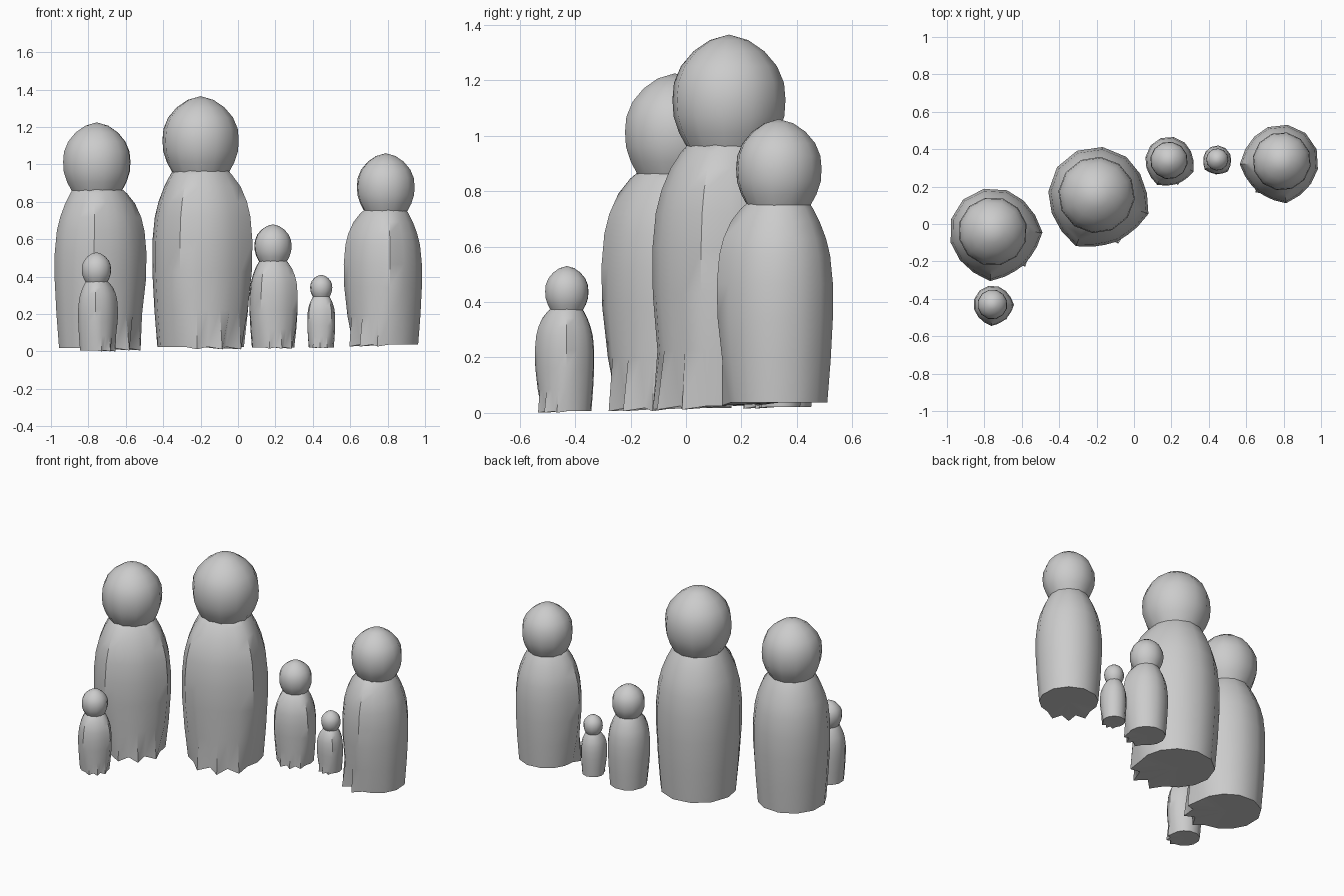
import bpy, bmesh, math

if "Cube" in bpy.data.objects:
    bpy.data.objects.remove(bpy.data.objects["Cube"])

# Profiles as (height, radius) for a figure one unit tall
BODY = [(0, .173), (.15, .185), (.3, .193), (.42, .193), (.52, .183),
        (.58, .168), (.64, .145), (.685, .122), (.71, .105)]
HEAD = [(.695, .113), (.735, .135), (.78, .150), (.825, .153), (.87, .149),
        (.915, .130), (.955, .096), (.985, .052)]
# Strength of the draped arms at each body row
DRAPE = [0, .6, .9, 1, 1.1, 1.2, 1.2, .7, 0]
# Half of the columns round the body, in degrees from the facing direction
HALF = [0, 14, 28, 46, 68, 92, 118, 149]
COLUMNS = HALF + [180] + [-a for a in reversed(HALF[1:])]
# Zigzag hem at the front: degrees -> (radius, drop)
HEM = {0: (.212, .010), 14: (.166, .0), 28: (.205, .010), 46: (.172, 0)}


def bulge(deg):
    a = abs(deg)
    return .14 * math.exp(-((a - 46) / 20) ** 2) + .05 * math.exp(-(a / 22) ** 2)


def skin(bm, rings, top=None, bottom=None):
    rows = [[bm.verts.new(p) for p in ring] for ring in rings]
    n = len(rows[0])
    for lo, hi in zip(rows, rows[1:]):
        for i in range(n):
            j = (i + 1) % n
            bm.faces.new((lo[i], lo[j], hi[j], hi[i]))
    for row, tip, flip in ((rows[-1], top, False), (rows[0], bottom, True)):
        if tip is None:
            continue
        c = bm.verts.new((0, 0, tip))
        for i in range(n):
            a, b = row[i], row[(i + 1) % n]
            bm.faces.new((b, a, c) if flip else (a, b, c))


def polar(deg, r, z):
    t = math.radians(deg)
    return (r * math.cos(t), r * math.sin(t), z)


def finish(bm, name, loc, facing, size):
    me = bpy.data.meshes.new(name)
    bm.to_mesh(me)
    bm.free()
    ob = bpy.data.objects.new(name, me)
    bpy.context.collection.objects.link(ob)
    ob.location = loc
    ob.rotation_euler.z = math.radians(facing)
    ob.scale = (size, size, size)
    bpy.ops.object.select_all(action='DESELECT')
    ob.select_set(True)
    bpy.context.view_layer.objects.active = ob
    bpy.ops.object.shade_smooth_by_angle(angle=math.radians(40))


def figure(name, x, y, base, height, facing):
    size = height - base
    # Cloaked body with arms folded in front and a jagged front hem
    rings = []
    for (z, r), w in zip(BODY, DRAPE):
        rings.append([polar(d, r * (1 + w * bulge(d)), z) for d in COLUMNS])
    rings[0] = [polar(d, HEM.get(abs(d), (BODY[0][1], 0))[0],
                      -HEM.get(abs(d), (0, 0))[1]) for d in COLUMNS]
    bm = bmesh.new()
    skin(bm, rings, top=.72, bottom=0)
    finish(bm, name + "_body", (x, y, base), facing, size)
    # Round head
    bm = bmesh.new()
    skin(bm, [[polar(i * 30, r, z) for i in range(12)] for z, r in HEAD],
         top=1, bottom=.69)
    finish(bm, name + "_head", (x, y, base), facing, size)


# name, x, y, base height, top height, facing angle
for f in [("left_adult", -.755, -.04, .018, 1.225, -47),
          ("tall_adult", -.2, .155, .025, 1.365, -66),
          ("medium_child", .187, .34, .022, .68, -70),
          ("tiny_child", .445, .345, .022, .41, -95),
          ("right_adult", .79, .335, .037, 1.06, -130),
          ("front_child", -.757, -.43, .006, .53, -47)]:
    figure(*f)
